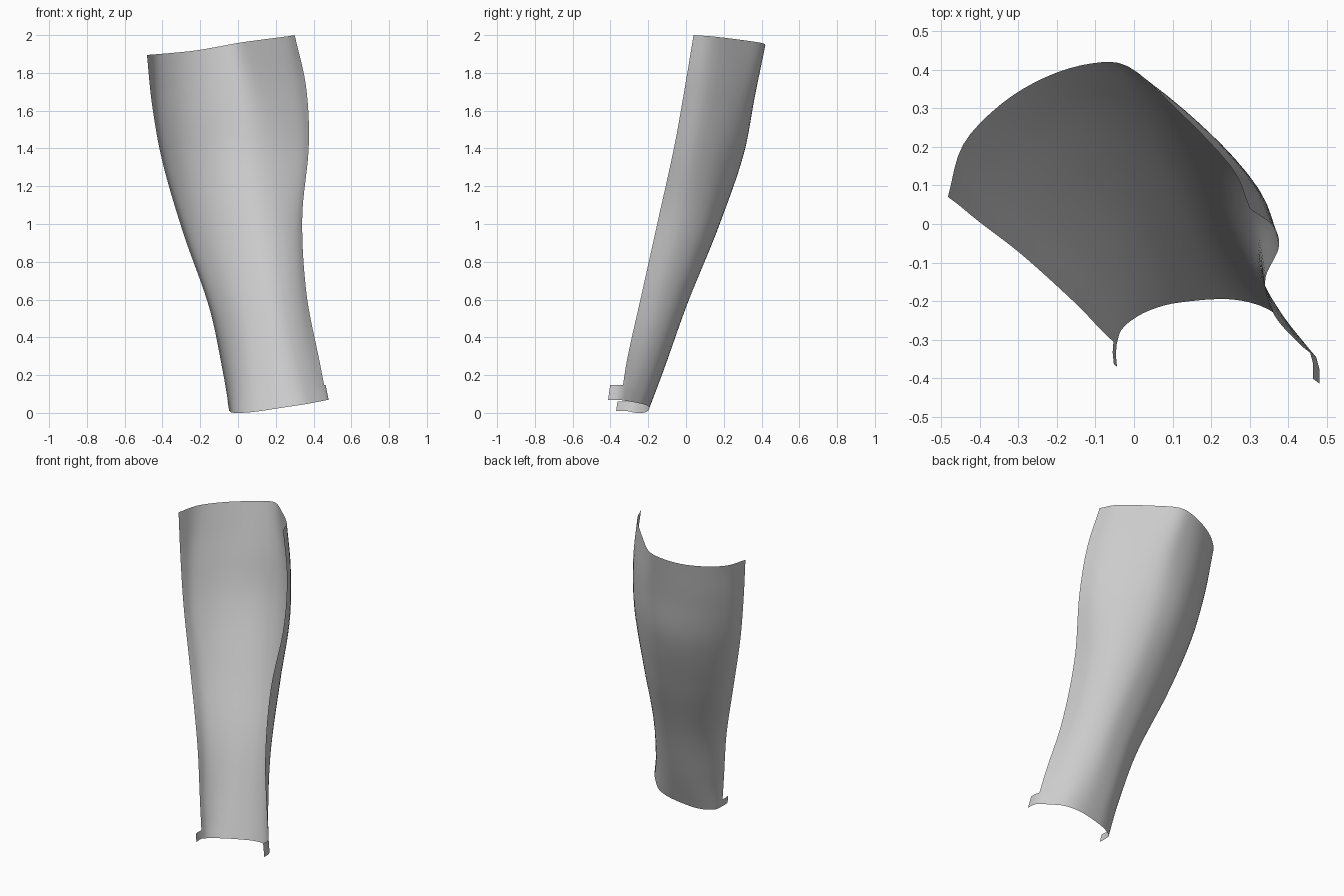
import bpy, bmesh

if "Cube" in bpy.data.objects:
    bpy.data.objects.remove(bpy.data.objects["Cube"])

# Cross-sections of the open half-sleeve, bottom to top: left edge -> back -> right edge (x, y)
HEIGHTS = [0.0, 0.11, 0.29, 0.50, 0.70, 0.86, 1.0]
SECTIONS = [
    [(-.045, -.312), (-.033, -.275), (0, -.245), (.05, -.22), (.12, -.203), (.25, -.195), (.35, -.222), (.42, -.285), (.472, -.345)],
    [(-.08, -.28), (-.068, -.235), (-.03, -.185), (.03, -.145), (.10, -.123), (.21, -.116), (.30, -.148), (.37, -.215), (.43, -.312)],
    [(-.152, -.205), (-.137, -.14), (-.09, -.08), (-.02, -.028), (.06, 0), (.17, .006), (.26, -.04), (.325, -.125), (.363, -.235)],
    [(-.29, -.08), (-.265, -.005), (-.20, .068), (-.11, .128), (0, .165), (.115, .167), (.23, .105), (.31, -.01), (.34, -.145)],
    [(-.40, .005), (-.378, .083), (-.29, .19), (-.175, .265), (-.05, .302), (.085, .288), (.23, .19), (.335, .06), (.375, -.06)],
    [(-.455, .05), (-.424, .153), (-.317, .265), (-.195, .333), (-.07, .362), (.045, .352), (.165, .265), (.30, .12), (.36, -.005)],
    [(-.482, .07), (-.443, .205), (-.345, .31), (-.23, .38), (-.11, .416), (-.015, .408), (.095, .312), (.25, .15), (.30, .04)],
]
BOTTOM_Z = [.01, .002, 0, .002, .01, .03, .045, .058, .068]
TOP_Z = [1.895, 1.898, 1.906, 1.918, 1.938, 1.956, 1.972, 1.992, 2.0]


def smooth(keys, vals, t):
    """Smooth curve through (keys, vals) with uneven spacing."""
    n = len(keys)
    i = max(k for k in range(n - 1) if keys[k] <= t or k == 0)

    def slope(k):
        a, b = max(k - 1, 0), min(k + 1, n - 1)
        return (vals[b] - vals[a]) / (keys[b] - keys[a])
    h = keys[i + 1] - keys[i]
    s = (t - keys[i]) / h
    return ((2*s**3 - 3*s**2 + 1) * vals[i] + (s**3 - 2*s**2 + s) * h * slope(i)
            + (3*s**2 - 2*s**3) * vals[i + 1] + (s**3 - s**2) * h * slope(i + 1))


def point(u, v):
    ks = list(range(9))
    col = [[smooth(HEIGHTS, [sec[k][a] for sec in SECTIONS], v) for k in ks] for a in (0, 1)]
    z0, z1 = smooth(ks, BOTTOM_Z, u), smooth(ks, TOP_Z, u)
    return smooth(ks, col[0], u), smooth(ks, col[1], u), z0 + (z1 - z0) * v


# Sleeve surface
bm = bmesh.new()
rows = [0, .027, .041] + [.041 + .959 * i / 36 for i in range(1, 37)]
us = [i / 4 for i in range(33)]
grid = [[bm.verts.new(point(u, v)) for u in us] for v in rows]
for low, high in zip(grid, grid[1:]):
    for i in range(len(us) - 1):
        bm.faces.new((low[i + 1], low[i], high[i], high[i + 1]))


# Small ankle tabs continuing the lower corners forward
def tab(column, steps, flip):
    for dx, dy in steps:
        new = [bm.verts.new((v.co.x + dx, v.co.y + dy, v.co.z)) for v in column]
        for i in range(len(column) - 1):
            f = [column[i], new[i], new[i + 1], column[i + 1]]
            bm.faces.new(f if not flip else f[::-1])
        column = new


tab([r[0] for r in grid[:2]], [(-.002, -.028), (.003, -.03)], False)
tab([r[-1] for r in grid[:3]], [(.008, -.03), (0, -.038)], True)

mesh = bpy.data.meshes.new("shin_shell")
bm.to_mesh(mesh)
bm.free()
shell = bpy.data.objects.new("shin_shell", mesh)
bpy.context.collection.objects.link(shell)
for p in mesh.polygons:
    p.use_smooth = True
